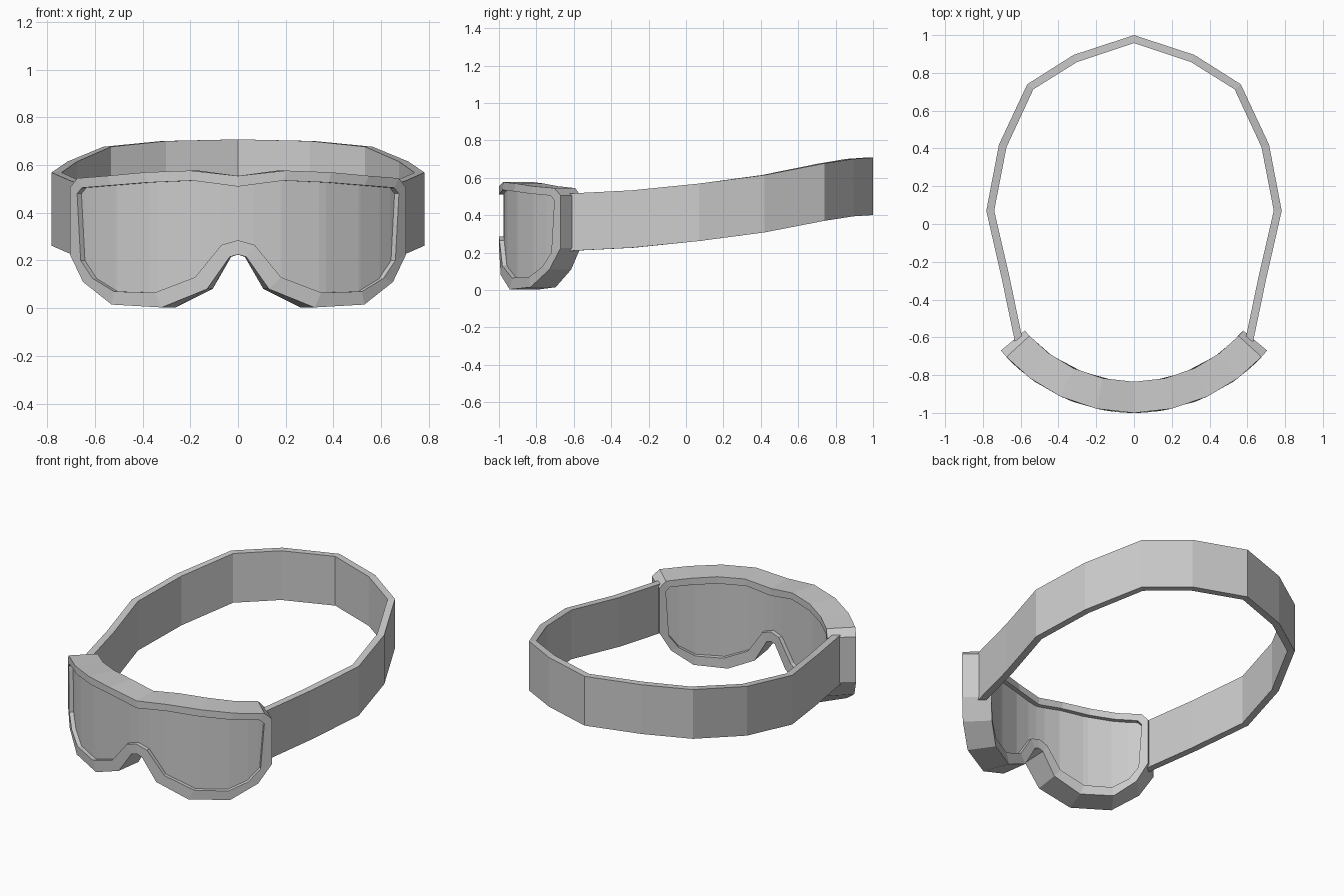
import bpy, bmesh, math
from mathutils import Vector

cube = bpy.data.objects.get("Cube")
if cube:
    bpy.data.objects.remove(cube)

grey = bpy.data.materials.new("plain grey")
grey.use_nodes = True
colour = (0.6, 0.6, 0.6, 1)
grey.diffuse_color = colour
grey.node_tree.nodes["Principled BSDF"].inputs["Base Color"].default_value = colour

# The goggles are wrapped around a vertical cylinder
CENTRE, FRONT, BACK, RECESS = -0.082, 0.918, 0.753, 0.025


def wrap(p, radius):
    a = math.asin(p[0] / FRONT)
    return (radius * math.sin(a), CENTRE - radius * math.cos(a), p[1])


def build(name, grids, closed=False):
    """Each grid is a list of equal rows; quads join neighbouring points."""
    bm = bmesh.new()
    for rows in grids:
        vs = [[bm.verts.new(p) for p in row] for row in rows]
        n, m = len(vs), len(vs[0])
        for i in range(n if closed else n - 1):
            for j in range(m if closed else m - 1):
                a, b = vs[i], vs[(i + 1) % n]
                k = (j + 1) % m
                bm.faces.new((a[j], a[k], b[k], b[j]))
    bmesh.ops.remove_doubles(bm, verts=bm.verts, dist=0.0005)
    bmesh.ops.recalc_face_normals(bm, faces=bm.faces)
    mesh = bpy.data.meshes.new(name)
    bm.to_mesh(mesh)
    bm.free()
    mesh.materials.append(grey)
    obj = bpy.data.objects.new(name, mesh)
    bpy.context.collection.objects.link(obj)
    return obj


def mirror_loop(half):
    return half + [(-x, z) for x, z in half[-2:0:-1]]


# Frame outline and lens opening, from top centre round to the nose bridge
outer = [(0, .555), (.2, .577), (.39, .57), (.55, .555), (.675, .545), (.705, .505),
         (.705, .225), (.65, .11), (.53, .015), (.32, .003), (.13, .08), (.035, .215), (0, .225)]
inner = [(0, .51), (.19, .535), (.38, .527), (.53, .515), (.655, .505), (.675, .48),
         (.66, .2), (.61, .125), (.52, .07), (.35, .065), (.18, .13), (.07, .265), (0, .285)]

frame_rings = [[wrap(p, r) for p in mirror_loop(half)]
               for half, r in ((outer, FRONT), (outer, BACK), (inner, BACK), (inner, FRONT))]
build("goggle_frame", [frame_rings], closed=True)


# Lens: front and back sheets made of vertical strips set inside the opening
def height(chain, x):
    for (x0, z0), (x1, z1) in zip(chain, chain[1:]):
        if x <= x1:
            return z0 + (z1 - z0) * (x - x0) / (x1 - x0)
    return chain[-1][1]


top_chain, low_chain = inner[:6], inner[:4:-1]
half_xs = sorted({x for x, z in inner})
xs = [-x for x in half_xs[:0:-1]] + half_xs
sheets = [[[wrap((x, height(chain, abs(x))), r) for x in xs] for chain in (top_chain, low_chain)]
          for r in (FRONT - RECESS, BACK + RECESS)]
lens = build("lens", sheets)

# Make the front sheet face forwards and the back sheet face the wearer
bm = bmesh.new()
bm.from_mesh(lens.data)
axis = Vector((0, CENTRE, 0))
middle = (FRONT + BACK) / 2
for f in bm.faces:
    out = f.calc_center_median() - axis
    out.z = 0
    if (f.normal.dot(out) > 0) != (out.length > middle):
        f.normal_flip()
bm.to_mesh(lens.data)
bm.free()

# Strap: outer edge in plan with the height of its lower edge
STRAP_H, STRAP_T = 0.307, 0.042
side = [(.63, -.625, .209), (.7, -.29, .226), (.782, .07, .262), (.715, .42, .308),
        (.565, .74, .37), (.32, .895, .394), (0, 1, .401)]
path = [Vector(p) for p in side] + [Vector((-x, y, z)) for x, y, z in side[-2::-1]]
sections = []
for i, p in enumerate(path):
    before, after = path[max(i - 1, 0)], path[min(i + 1, len(path) - 1)]
    t = after - before
    inward = Vector((-t.y, t.x, 0)).normalized() * STRAP_T
    up = Vector((0, 0, STRAP_H))
    sections.append([p, p + up, p + up + inward, p + inward, p])
strap = build("strap", [sections])

# Close the strap ends
bm = bmesh.new()
bm.from_mesh(strap.data)
bmesh.ops.holes_fill(bm, edges=[e for e in bm.edges if e.is_boundary], sides=4)
bmesh.ops.recalc_face_normals(bm, faces=bm.faces)
bm.to_mesh(strap.data)
bm.free()
